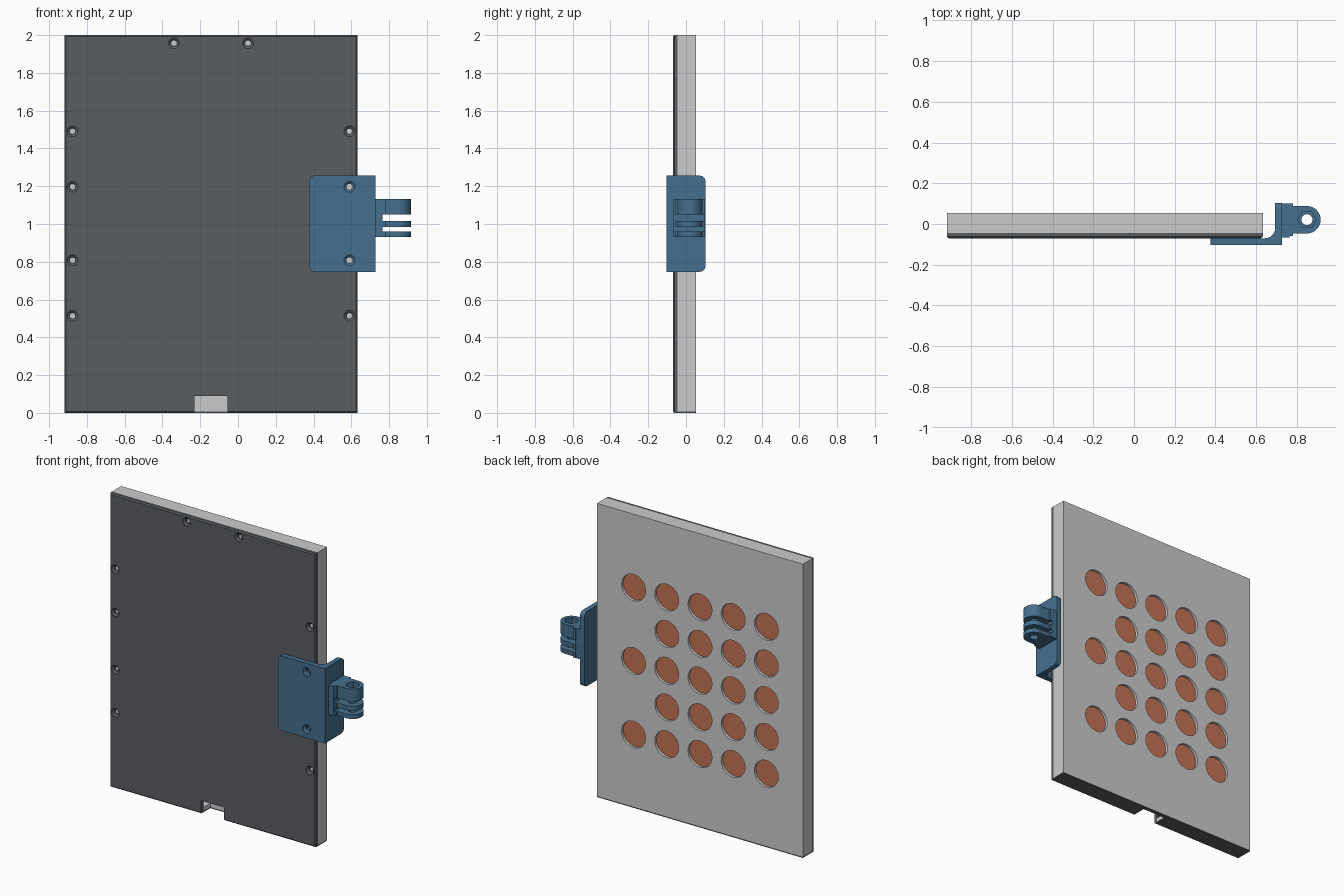
import bpy, bmesh, math
from mathutils import Vector

if "Cube" in bpy.data.objects:
    bpy.data.objects.remove(bpy.data.objects["Cube"])

X0, X1 = -0.918, 0.632          # panel sides
YF, YS, YB = -0.07, -0.044, 0.054  # cover front, seam, panel back
MID = (X0 + X1) / 2


def material(name, rgb):
    m = bpy.data.materials.new(name)
    m.diffuse_color = (*rgb, 1)
    m.use_nodes = True
    m.node_tree.nodes["Principled BSDF"].inputs["Base Color"].default_value = m.diffuse_color
    return m


DARK = material("dark_cover", (0.10, 0.11, 0.12))
BLUE = material("blue_plastic", (0.06, 0.16, 0.27))
COPPER = material("copper", (0.55, 0.17, 0.09))


def finish(name, bm, mat=None):
    bmesh.ops.recalc_face_normals(bm, faces=bm.faces)
    me = bpy.data.meshes.new(name)
    bm.to_mesh(me)
    bm.free()
    ob = bpy.data.objects.new(name, me)
    bpy.context.collection.objects.link(ob)
    if mat:
        me.materials.append(mat)
    return ob


def prism(bm, pts, lo, hi, axis):
    """Extrude a 2D outline along an axis (the two other axes stay in xyz order)."""
    def co(p, t):
        v = list(p)
        v.insert(axis, t)
        return Vector(v)
    a = [bm.verts.new(co(p, lo)) for p in pts]
    b = [bm.verts.new(co(p, hi)) for p in pts]
    bm.faces.new(a)
    bm.faces.new(b[::-1])
    for i in range(len(pts)):
        j = (i + 1) % len(pts)
        bm.faces.new((a[i], a[j], b[j], b[i]))


def box(bm, x0, x1, y0, y1, z0, z1):
    prism(bm, [(x0, y0), (x1, y0), (x1, y1), (x0, y1)], z0, z1, 2)


def arc(cx, cy, r, a0, a1, n):
    return [(cx + r * math.cos(math.radians(a0 + (a1 - a0) * i / n)),
             cy + r * math.sin(math.radians(a0 + (a1 - a0) * i / n))) for i in range(n + 1)]


def circle(cx, cy, r, n=32):
    return arc(cx, cy, r, 0, 360, n)[:-1]


def countersink(bm, x, z, front, back):
    """Screw-hole cutter: wide cone at the front, narrow shank to the back."""
    prof = [(0.029, front - 0.02), (0.029, front + 0.004), (0.016, front + 0.014), (0.016, back)]
    rings = [[bm.verts.new((px, y, pz)) for px, pz in circle(x, z, r, 24)] for r, y in prof]
    bm.faces.new(rings[0])
    bm.faces.new(rings[-1][::-1])
    for a, b in zip(rings, rings[1:]):
        for i in range(24):
            j = (i + 1) % 24
            bm.faces.new((a[i], a[j], b[j], b[i]))


def cut(ob, bm, op='DIFFERENCE'):
    tool = finish("cutter", bm)
    tool.hide_render = True
    bpy.context.view_layer.objects.active = ob
    mod = ob.modifiers.new("cut", 'BOOLEAN')
    mod.operation, mod.object, mod.solver = op, tool, 'EXACT'
    bpy.ops.object.modifier_apply(modifier=mod.name)
    bpy.data.objects.remove(tool)


def smooth(ob):
    bpy.ops.object.select_all(action='DESELECT')
    ob.select_set(True)
    bpy.context.view_layer.objects.active = ob
    bpy.ops.object.shade_smooth_by_angle(angle=math.radians(30))


side_z = (0.514, 0.808, 1.197, 1.491)
screws = [(x, z) for x in (-0.876, 0.59) for z in side_z] + [(-0.339, 1.957), (0.053, 1.957)]
pads = [(MID + 0.25 * i, 1 + 0.25 * j) for i in range(-2, 3) for j in range(-2, 3)
        if not (i == 2 and j % 2)]
NOTCH = (-0.23, -0.055)

# front cover: plate with a thin bottom lip, chamfered front rim
bm = bmesh.new()
prism(bm, [(YF, 0), (YB, 0), (YB, 0.008), (YS, 0.008), (YS, 2), (YF, 2)], X0, X1, 0)
rim = [e for e in bm.edges if all(v.co.y < YF + 0.001 for v in e.verts)]
bmesh.ops.bevel(bm, geom=rim, offset=0.008, segments=1, affect='EDGES')
cover = finish("front_cover", bm, DARK)
bm = bmesh.new()
for x, z in screws:
    countersink(bm, x, z, YF, YS + 0.01)
box(bm, *NOTCH, -0.2, 0.03, -0.1, 0.09)
cut(cover, bm)
smooth(cover)

# hollow rear shell, with cable notch and round windows
bm = bmesh.new()
box(bm, X0, X1, YS, YB, 0.008, 2)
shell = finish("rear_shell", bm)
bm = bmesh.new()
box(bm, X0 + 0.025, X1 - 0.025, -0.2, 0.03, 0.033, 1.975)
cut(shell, bm)
bm = bmesh.new()
box(bm, *NOTCH, -0.2, 0.03, -0.1, 0.09)
for x, z in pads:
    prism(bm, circle(x, z, 0.09, 48), 0.01, 0.1, 1)
cut(shell, bm)
smooth(shell)

# screw posts inside the shell
bm = bmesh.new()
for x, z in screws:
    prism(bm, circle(x, z, 0.034, 24), YS, 0.03, 1)
smooth(finish("screw_posts", bm))

# copper discs set into the windows
bm = bmesh.new()
for x, z in pads:
    prism(bm, circle(x, z, 0.09, 48), 0.026, 0.036, 1)
smooth(finish("copper_pads", bm, COPPER))

# L-shaped side bracket with inner fillet and rounded free corners
bx0, bx1, by, bz0, bz1, r = 0.375, 0.727, 0.103, 0.747, 1.256, 0.03
bm = bmesh.new()
prism(bm, [(bx0, -by), (bx1, -by), (bx1, by), (0.693, by)]
      + arc(0.643, -0.02, 0.05, 0, -90, 10) + [(bx0, YF)], bz0, bz1, 2)
corners = []
for e in bm.edges:
    a, b = (v.co for v in e.verts)
    at_end = abs(a.z - b.z) < 1e-5 and abs(a.z - 1.0015) > 0.2
    plate_end = at_end and max(a.x, b.x) < bx0 + 1e-4
    leg_end = at_end and min(a.y, b.y) > by - 1e-4
    if plate_end or leg_end:
        corners.append(e)
bmesh.ops.bevel(bm, geom=corners, offset=r, segments=6, affect='EDGES', profile=0.5)
bracket = finish("side_bracket", bm, BLUE)
bm = bmesh.new()
for z in (0.808, 1.197):
    countersink(bm, 0.59, z, -by, YF + 0.01)
cut(bracket, bm)
smooth(bracket)

# hinge base on the bracket
bm = bmesh.new()
box(bm, 0.725, 0.764, -0.066, 0.1, 0.93, 1.133)
finish("hinge_base", bm, BLUE)

# three hinge fingers with a pivot hole; the top one has a hexagonal nut pocket
cx, cy, R = 0.849, 0.021, 0.067
bm = bmesh.new()
for z0, z1 in ((0.93, 0.959), (0.985, 1.017), (1.049, 1.133)):
    prism(bm, [(0.76, cy - 0.08), (0.78, cy - 0.08), (0.78, cy - R)] + arc(cx, cy, R, -90, 90, 24)
          + [(0.78, cy + R), (0.78, cy + 0.065 + 0.015), (0.76, cy + 0.08)], z0, z1, 2)
fingers = finish("hinge_fingers", bm, BLUE)
bm = bmesh.new()
prism(bm, circle(cx, cy, 0.027), 0.8, 1.3, 2)
cut(fingers, bm)
bm = bmesh.new()
prism(bm, circle(cx, cy, 0.045, 6), 1.09, 1.3, 2)
cut(fingers, bm)
smooth(fingers)
